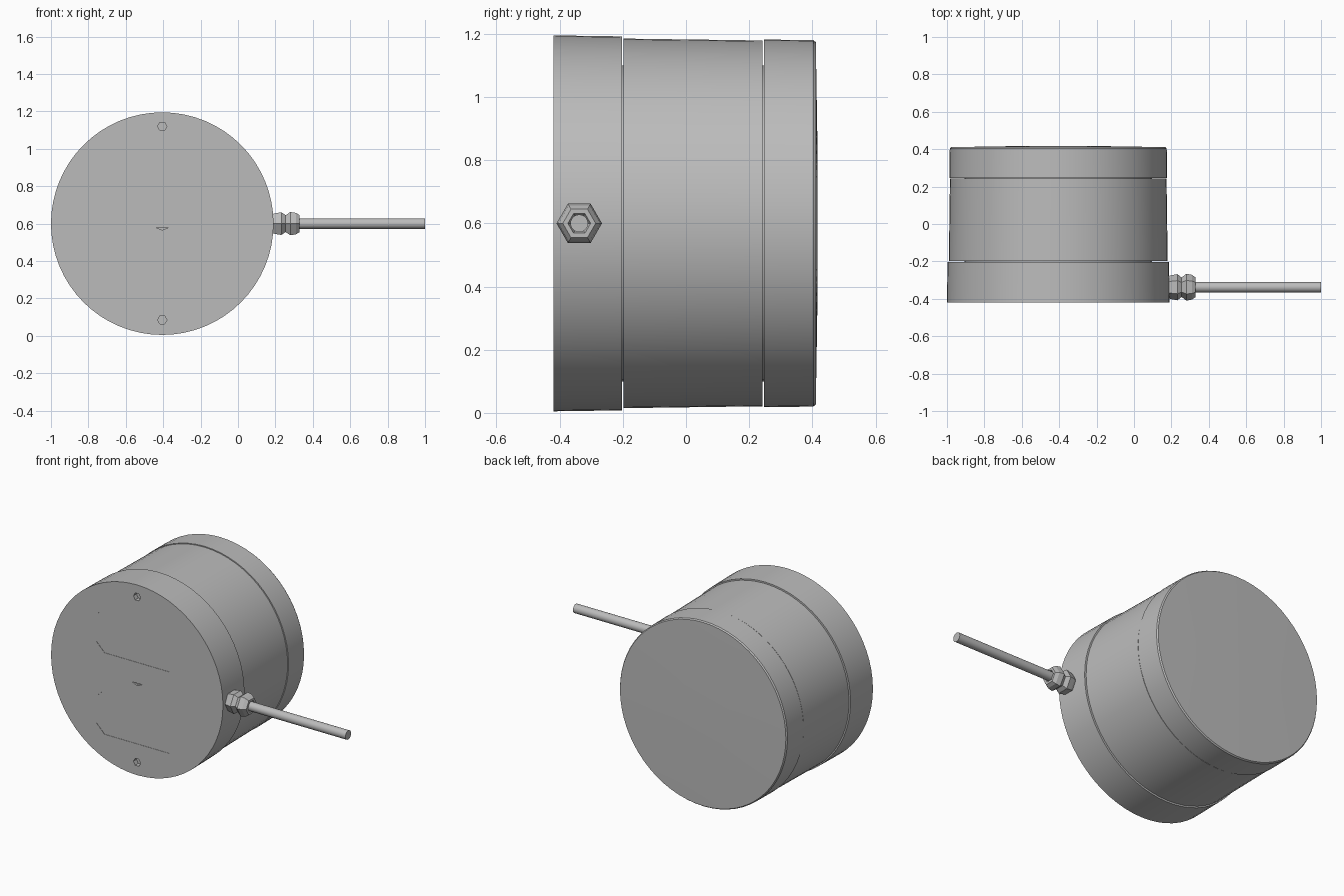
import bpy, bmesh, math
from mathutils import Matrix, Vector

old = bpy.data.objects.get("Cube")
if old:
    bpy.data.objects.remove(old)

grey = bpy.data.materials.new("light grey")
grey.use_nodes = True
colour = (0.5, 0.5, 0.5, 1)
grey.diffuse_color = colour
grey.node_tree.nodes["Principled BSDF"].inputs["Base Color"].default_value = colour

CX, CZ = -0.405, 0.6          # axis of the drum
CABLE_Y = -0.338
ALONG_Y = Matrix.Rotation(-math.pi / 2, 4, 'X')
ALONG_X = Matrix.Rotation(math.pi / 2, 4, 'Y')


def finish(name, bm, smooth=True):
    bmesh.ops.recalc_face_normals(bm, faces=bm.faces)
    mesh = bpy.data.meshes.new(name)
    bm.to_mesh(mesh)
    bm.free()
    mesh.materials.append(grey)
    obj = bpy.data.objects.new(name, mesh)
    bpy.context.collection.objects.link(obj)
    if smooth:
        bpy.ops.object.select_all(action='DESELECT')
        obj.select_set(True)
        bpy.context.view_layer.objects.active = obj
        bpy.ops.object.shade_smooth_by_angle(angle=math.radians(30))
    return obj


def turned(name, profile, sides, origin, turn, smooth=True):
    """Closed solid from (distance along axis, radius) pairs."""
    bm = bmesh.new()
    rings = []
    for d, r in profile:
        rings.append([bm.verts.new((r * math.cos(a), r * math.sin(a), d))
                      for a in (math.tau * i / sides for i in range(sides))])
    for low, high in zip(rings, rings[1:]):
        for i in range(sides):
            j = (i + 1) % sides
            bm.faces.new((low[i], low[j], high[j], high[i]))
    bm.faces.new(rings[0])
    bm.faces.new(rings[-1])
    bm.transform(Matrix.Translation(origin) @ turn)
    return finish(name, bm, smooth)


def prism(name, outline, y0, y1):
    """Outline in x and z pulled from y0 to y1."""
    bm = bmesh.new()
    face = bm.faces.new([bm.verts.new((x, y0, z)) for x, z in outline])
    new = bmesh.ops.extrude_face_region(bm, geom=[face])["geom"]
    bmesh.ops.translate(bm, vec=Vector((0, y1 - y0, 0)),
                        verts=[v for v in new if isinstance(v, bmesh.types.BMVert)])
    return finish(name, bm, False)


def cut(target, cutter):
    cutter.hide_render = True
    cutter.hide_viewport = True
    mod = target.modifiers.new(cutter.name, 'BOOLEAN')
    mod.operation = 'DIFFERENCE'
    mod.solver = 'EXACT'
    mod.object = cutter


# Drum sections, separated by narrow grooves around a hidden core
axis = (CX, 0, CZ)
front = turned("front_cover", [(-0.42, 0.595), (-0.203, 0.592)], 64, axis, ALONG_Y)
turned("drum_body", [(-0.198, 0.585), (0.242, 0.579)], 64, axis, ALONG_Y)
turned("back_cover", [(0.247, 0.582), (0.403, 0.58), (0.411, 0.574), (0.417, 0.2)],
       64, axis, ALONG_Y)
turned("inner_core", [(-0.25, 0.5), (0.3, 0.5)], 48, axis, ALONG_Y)

# Screw sockets in the front cover
for label, z in (("upper", 1.12), ("lower", 0.085)):
    cut(front, turned(label + "_socket_cutter", [(-0.45, 0.025), (-0.39, 0.025)],
                      6, (CX, 0, z), ALONG_Y, False))

# Shallow label pockets with clipped corners, and the centre mark
w, h, c = 0.285, 0.14, 0.06
corners = [(w - c, -h), (w, c - h), (w, h - c), (w - c, h),
           (c - w, h), (-w, h - c), (-w, c - h), (c - w, -h)]
for label, z in (("upper", 0.85), ("lower", 0.34)):
    cut(front, prism(label + "_pocket_cutter",
                     [(CX + x, z + dz) for x, dz in corners], -0.45, -0.418))
cut(front, prism("centre_mark_cutter",
                 [(CX - 0.035, 0.58), (CX, 0.565), (CX + 0.035, 0.58)], -0.45, -0.41))

# Faceted cable gland and the cable
turned("cable_gland",
       [(0.17, 0.055), (0.2, 0.064), (0.232, 0.07), (0.255, 0.052),
        (0.28, 0.072), (0.31, 0.066), (0.33, 0.052), (0.33, 0.036), (0.31, 0.028)],
       6, (0, CABLE_Y, CZ), ALONG_X @ Matrix.Rotation(math.pi / 6 * 3, 4, 'Z'), False)
turned("cable", [(0.25, 0.028), (1.0, 0.028)], 20, (0, CABLE_Y, CZ), ALONG_X)
